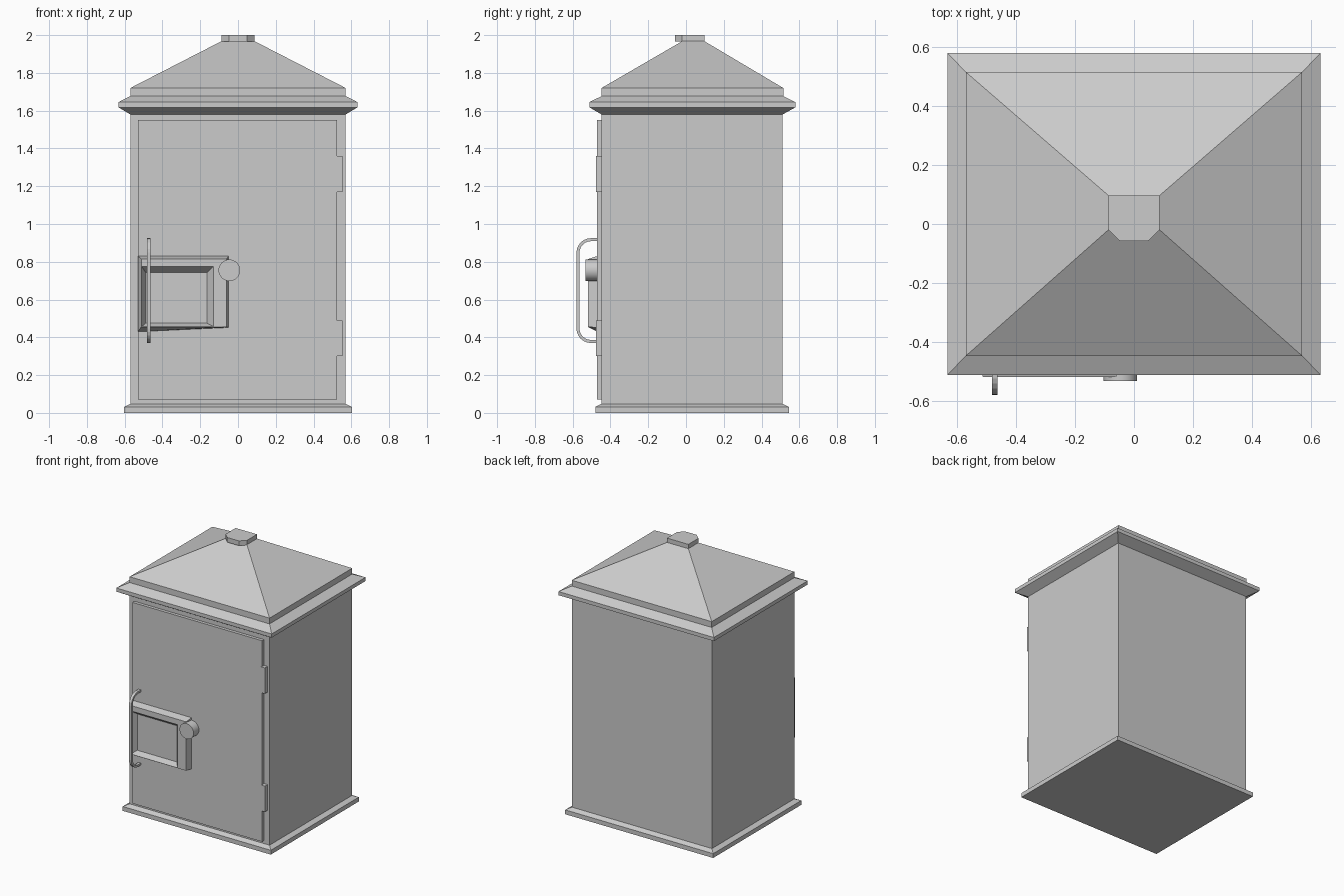
import bpy
from math import sin, cos, pi

if "Cube" in bpy.data.objects:
    bpy.data.objects.remove(bpy.data.objects["Cube"])


def make(name, verts, faces):
    mesh = bpy.data.meshes.new(name)
    mesh.from_pydata(verts, [], faces)
    mesh.update()
    obj = bpy.data.objects.new(name, mesh)
    bpy.context.collection.objects.link(obj)
    return obj


def loft(name, rings, start=False, end=False):
    """Skin a stack of equal-length rings (counter-clockwise seen from the end)."""
    n = len(rings[0])
    verts = [p for r in rings for p in r]
    faces = [(k * n + i, k * n + (i + 1) % n, (k + 1) * n + (i + 1) % n, (k + 1) * n + i)
             for k in range(len(rings) - 1) for i in range(n)]
    if start:
        faces.append(tuple(reversed(range(n))))
    if end:
        faces.append(tuple(range(len(verts) - n, len(verts))))
    return make(name, verts, faces)


def rect(hx, y0, y1, z):
    return [(-hx, y0, z), (hx, y0, z), (hx, y1, z), (-hx, y1, z)]


def front_rect(x0, x1, z0, z1, y):
    return [(x0, y, z0), (x1, y, z0), (x1, y, z1), (x0, y, z1)]


def plate(name, x0, x1, z0, z1, back, front):
    return loft(name, [front_rect(x0, x1, z0, z1, y) for y in (back, front)], end=True)


# Plinth with a sloped top edge
loft("base", [rect(.603, -.48, .545, 0), rect(.603, -.48, .545, .032),
              rect(.57, -.447, .512, .048)], start=True)

# Cabinet walls
loft("body", [rect(.57, -.447, .512, .048), rect(.57, -.447, .512, 1.58)])

# Flared eaves and hipped roof
loft("roof", [rect(.57, -.447, .512, 1.58), rect(.633, -.512, .58, 1.618),
              rect(.633, -.512, .58, 1.645), rect(.57, -.447, .515, 1.677),
              rect(.57, -.447, .515, 1.72), rect(.087, -.02, .097, 1.968)])

# Roof cap with clipped front corners
cap = [(-.087, -.02), (-.047, -.058), (.047, -.058), (.087, -.02), (.087, .097), (-.087, .097)]
loft("roof_cap", [[(x, y, z) for x, y in cap] for z in (1.965, 2.0)], start=True, end=True)

# Door and hinges
plate("door", -.53, .525, .07, 1.55, -.447, -.47)
for label, z in (("lower", .30), ("upper", 1.17)):
    plate(label + "_hinge", .522, .553, z, z + .19, -.447, -.477)

# Lock surround: outer bevel, front face, inner bevel, recessed panel
outer = [(-.53, -.47, .43), (-.05, -.47, .452), (-.05, -.47, .83), (-.53, -.47, .83)]
loft("lock_surround", [outer,
                       front_rect(-.512, -.06, .455, .815, -.518),
                       front_rect(-.51, -.13, .457, .775, -.518),
                       front_rect(-.488, -.165, .475, .742, -.475)], end=True)

# Round knob
knob = [[(-.046 + .057 * cos(2 * pi * i / 32), y, .755 + .057 * sin(2 * pi * i / 32))
         for i in range(32)] for y in (-.47, -.533)]
obj = loft("knob", knob, end=True)
bpy.context.view_layer.objects.active = obj
obj.select_set(True)
bpy.ops.object.shade_smooth_by_angle()


# Bow handle: square bar swept along a rounded bracket path
def bow(r, steps=6):
    pts = [(-.47, .848 + r)]
    for cz, a0 in ((.848, pi / 2), (.447, pi)):
        for i in range(steps + 1):
            a = a0 + pi / 2 * i / steps
            pts.append((-.503 + r * cos(a), cz + r * sin(a)))
    return pts + [(-.47, .447 - r)]


sections = [[(-.482, *o), (-.482, *i), (-.462, *i), (-.462, *o)]
            for o, i in zip(bow(.077), bow(.061))]
loft("handle", sections, start=True, end=True)
